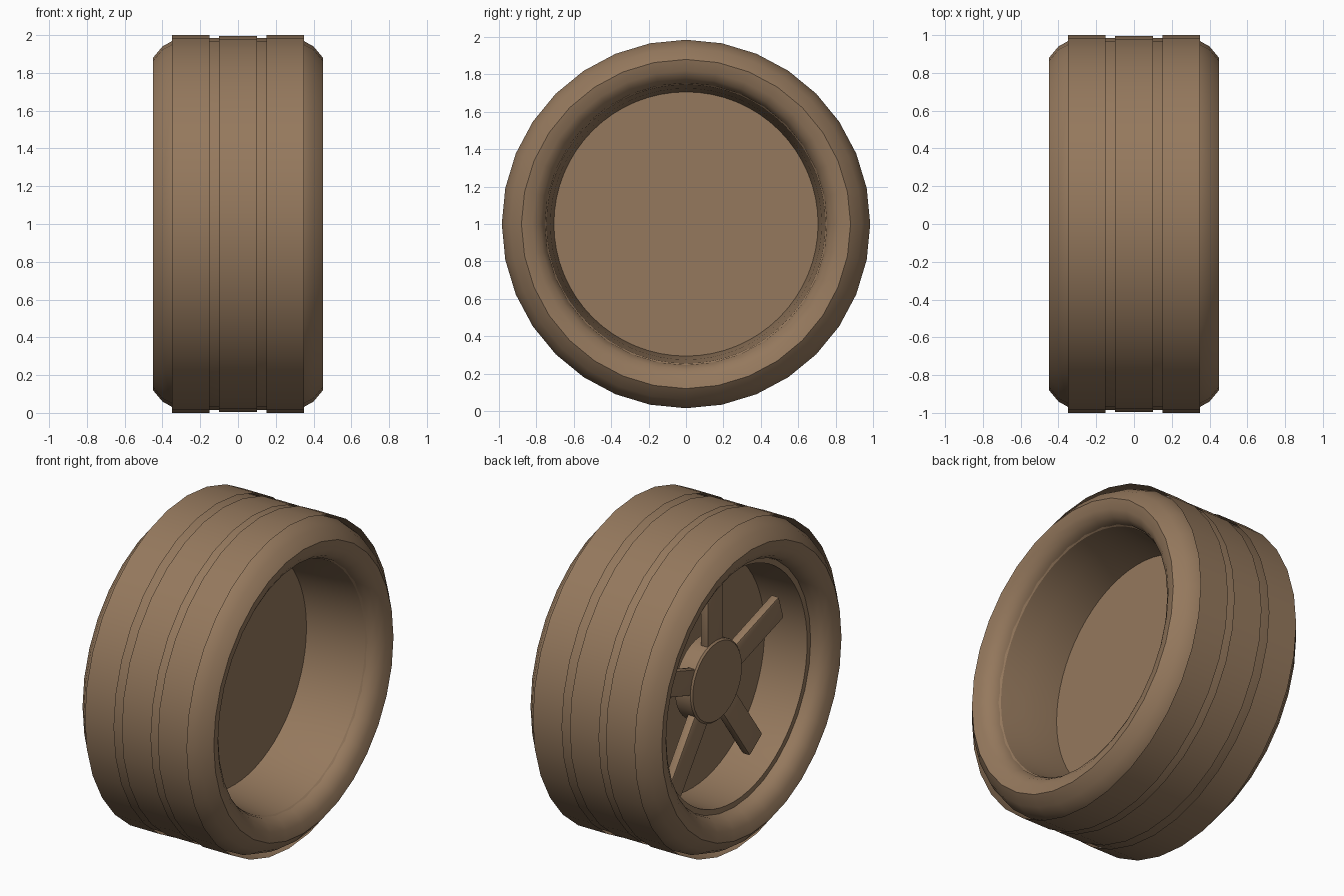
import bpy, bmesh, math
from mathutils import Matrix, Vector

if "Cube" in bpy.data.objects:
    bpy.data.objects.remove(bpy.data.objects["Cube"])

brown = bpy.data.materials.new("warm_brown")
brown.diffuse_color = (0.30, 0.19, 0.11, 1.0)
brown.use_nodes = True
brown.node_tree.nodes["Principled BSDF"].inputs["Base Color"].default_value = brown.diffuse_color

AXLE = Vector((0, 0, 1))


def finish(bm, name, angle):
    mesh = bpy.data.meshes.new(name)
    bm.to_mesh(mesh)
    bm.free()
    mesh.materials.append(brown)
    obj = bpy.data.objects.new(name, mesh)
    bpy.context.collection.objects.link(obj)
    bpy.ops.object.select_all(action='DESELECT')
    obj.select_set(True)
    bpy.context.view_layer.objects.active = obj
    bpy.ops.object.shade_smooth_by_angle(angle=math.radians(angle))
    return obj


def lathe(name, profile, segments, angle=30):
    """Spin (x, radius) points around the axle."""
    bm = bmesh.new()
    rings = []
    for x, r in profile:
        ring = []
        for j in range(segments):
            a = 2 * math.pi * j / segments
            ring.append(bm.verts.new(AXLE + Vector((x, r * math.cos(a), r * math.sin(a)))))
        rings.append(ring)
    for p, q in zip(rings, rings[1:]):
        for j in range(segments):
            k = (j + 1) % segments
            bm.faces.new((p[j], q[j], q[k], p[k]))
    bmesh.ops.remove_doubles(bm, verts=bm.verts, dist=0.0001)
    return finish(bm, name, angle)


# Tyre body: rounded sidewalls mirrored about the middle
half = [(0.33, 0.75), (0.37, 0.755), (0.41, 0.78), (0.437, 0.82), (0.45, 0.88),
        (0.40, 0.94), (0.35, 0.968), (0.30, 0.985)]
lathe("tyre", half + [(-x, r) for x, r in reversed(half)], 32, 40)

# Thin tread bands around the tyre
lathe("tread_band_centre", [(0.10, 0.995), (-0.10, 0.995)], 32)
lathe("tread_band_right", [(0.35, 1.0), (0.15, 1.0)], 32)
lathe("tread_band_left", [(-0.15, 1.0), (-0.35, 1.0)], 32)

# Rim barrel with a flat lip on the spoke side
lathe("rim", [(-0.33, 0.775), (-0.33, 0.715), (-0.04, 0.705), (0.20, 0.725),
              (0.35, 0.745), (0.365, 0.757)], 64, 25)

# Backing disc inside the rim
lathe("rim_disc", [(-0.025, 0), (-0.025, 0.71), (-0.045, 0.71), (-0.045, 0)], 64)

# Centre hub with a small chamfer
lathe("hub", [(-0.10, 0), (-0.10, 0.25), (-0.205, 0.25), (-0.215, 0.24), (-0.215, 0)], 32)

# Five bevelled spokes, the first pointing straight up
for i in range(5):
    bm = bmesh.new()
    bmesh.ops.create_cube(bm, size=1)
    bmesh.ops.scale(bm, vec=(0.055, 0.155, 0.48), verts=bm.verts)
    bmesh.ops.bevel(bm, geom=bm.edges[:], offset=0.012, segments=2, profile=0.5, affect='EDGES')
    bmesh.ops.translate(bm, vec=(-0.177, 0, 0.44), verts=bm.verts)
    turn = Matrix.Rotation(math.radians(72 * i), 4, 'X')
    bmesh.ops.transform(bm, matrix=Matrix.Translation(AXLE) @ turn, verts=bm.verts)
    finish(bm, f"spoke_{i + 1}", 40)
